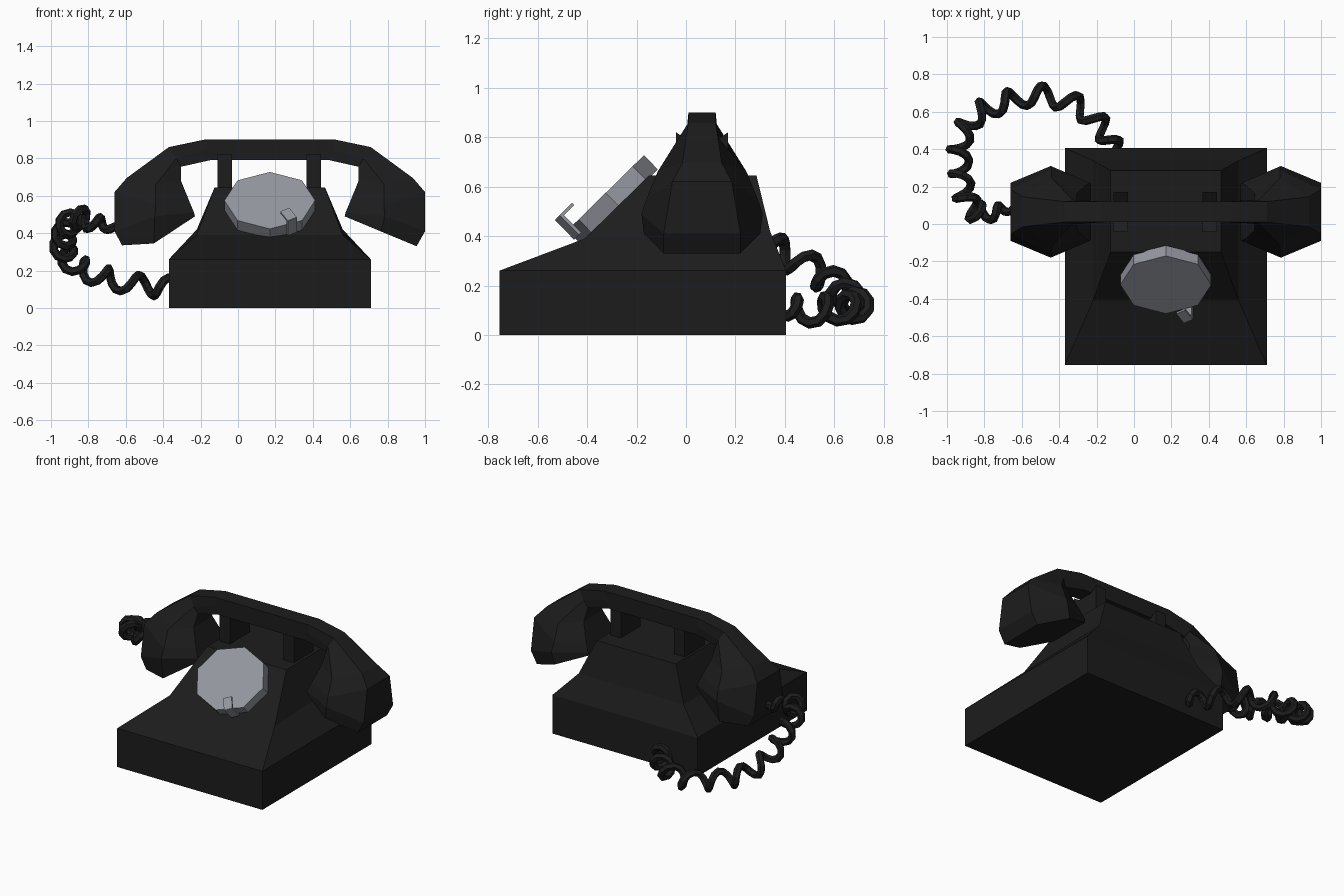
import bpy, bmesh, math
from mathutils import Vector, Matrix

cube = bpy.data.objects.get("Cube")
if cube:
    bpy.data.objects.remove(cube, do_unlink=True)

CX = 0.17          # centre line of the telephone body
HY = 0.065         # depth of the handset axis


def material(name, colour):
    m = bpy.data.materials.new(name)
    m.use_nodes = True
    m.diffuse_color = colour
    m.node_tree.nodes["Principled BSDF"].inputs["Base Color"].default_value = colour
    return m


black = material("black plastic", (0.012, 0.012, 0.012, 1))
grey = material("grey metal", (0.30, 0.31, 0.35, 1))


def finish(name, bm, mat):
    bmesh.ops.recalc_face_normals(bm, faces=bm.faces[:])
    me = bpy.data.meshes.new(name)
    bm.to_mesh(me)
    bm.free()
    me.materials.append(mat)
    ob = bpy.data.objects.new(name, me)
    bpy.context.collection.objects.link(ob)
    return ob


def loft(name, rings, mat):
    """Skin a list of equal-length rings and cap both ends."""
    bm = bmesh.new()
    rows = [[bm.verts.new(p) for p in ring] for ring in rings]
    n = len(rows[0])
    for a, b in zip(rows, rows[1:]):
        for i in range(n):
            j = (i + 1) % n
            bm.faces.new((a[i], a[j], b[j], b[i]))
    bm.faces.new(rows[0])
    bm.faces.new(rows[-1])
    return finish(name, bm, mat)


def box(name, size, matrix, mat):
    bm = bmesh.new()
    bmesh.ops.create_cube(bm, size=1, matrix=matrix @ Matrix.Diagonal((*size, 1)))
    return finish(name, bm, mat)


# Body: rectangular rings as half width, front y, front z, back y, back z
def body_ring(w, fy, fz, by, bz):
    return [(CX - w, fy, fz), (CX + w, fy, fz), (CX + w, by, bz), (CX - w, by, bz)]


loft("body", [body_ring(*r) for r in (
    (0.54, -0.755, 0, 0.405, 0),
    (0.54, -0.755, 0.26, 0.405, 0.26),
    (0.39, -0.41, 0.39, 0.34, 0.42),
    (0.295, -0.15, 0.645, 0.285, 0.645))], black)

# Cradle: two forked posts
fork = [(-0.105, 0.64), (-0.105, 0.82), (-0.055, 0.785),
        (0.055, 0.785), (0.105, 0.82), (0.105, 0.64)]
for side, x in (("right", -0.07), ("left", 0.405)):
    loft(side + "_cradle_post",
         [[(x + dx, HY + y, z) for y, z in fork] for dx in (-0.039, 0.039)], black)


# Handset: hexagonal sections, each an inner, middle and outer (offset, z, half width)
def handset_ring(s, inner, mid, outer):
    pts = [(inner, 1), (mid, 1), (outer, 1), (outer, -1), (mid, -1), (inner, -1)]
    return [(CX + s * u, HY + k * w, z) for (u, z, w), k in pts]


grip = ((0.32, 0.79, 0.055), (0.335, 0.845, 0.055), (0.35, 0.9, 0.055))
shoulder = ((0.475, 0.755, 0.055), (0.5, 0.8, 0.065), (0.54, 0.86, 0.055))
neck = ((0.475, 0.68, 0.1), (0.61, 0.66, 0.18), (0.765, 0.695, 0.08))
bell = ((0.43, 0.57, 0.14), (0.61, 0.55, 0.225), (0.83, 0.62, 0.12))
lip = ((0.405, 0.51, 0.155), (0.615, 0.49, 0.245), (0.83, 0.41, 0.155))
ear_rim = ((0.4, 0.49, 0.15), (0.595, 0.41, 0.235), (0.785, 0.33, 0.155))
mouth_rim = ((0.4, 0.49, 0.15), (0.62, 0.345, 0.22), (0.79, 0.335, 0.155))
shared = [grip, shoulder, neck, bell, lip]
rings = [handset_ring(-1, *s) for s in [mouth_rim] + shared[::-1]]
rings += [handset_ring(1, *s) for s in shared + [ear_rim]]
loft("handset", rings, black)

# Dial: tilted octagonal disc, local z points out of its face
across = Vector((1, 0, 0))
up = Vector((0, 0.713, 0.701))
out = across.cross(up)
frame = Matrix((across, up, out)).transposed().to_4x4()
frame.translation = (CX, -0.325, 0.575)


def dial_ring(depth):
    return [frame @ Vector((0.243 * math.sin(a), 0.217 * math.cos(a), depth))
            for a in (i * math.pi / 4 for i in range(8))]


loft("dial", [dial_ring(-0.08), dial_ring(0)], grey)

# Finger stop: a foot beside the rim and a tip hooked over the face
stop = frame @ Matrix.Rotation(math.radians(-60), 4, 'Z')
box("finger_stop_foot", (0.015, 0.055, 0.11), stop @ Matrix.Translation((0.235, 0, 0.01)), grey)
box("finger_stop_tip", (0.08, 0.055, 0.013), stop @ Matrix.Translation((0.2, 0, 0.06)), grey)

# Coiled cord: a helix wound around a smooth path
path = [Vector(p) for p in (
    (-0.63, 0.085, 0.42), (-0.74, 0.07, 0.45), (-0.84, 0.06, 0.48), (-0.91, 0.16, 0.45),
    (-0.93, 0.3, 0.38), (-0.93, 0.45, 0.3), (-0.85, 0.58, 0.22), (-0.7, 0.65, 0.16),
    (-0.5, 0.69, 0.12), (-0.3, 0.63, 0.11), (-0.16, 0.5, 0.1), (-0.09, 0.38, 0.1))]


def spline(t):
    """Catmull-Rom position for t in 0..1."""
    s = min(t, 0.99999) * (len(path) - 1)
    i = int(s)
    f = s - i
    a, b, c, d = (path[min(max(i + k, 0), len(path) - 1)] for k in (-1, 0, 1, 2))
    return b + 0.5 * f * (c - a + f * (2 * a - 5 * b + 4 * c - d + f * (3 * (b - c) + d - a)))


TURNS, STEPS = 13, 9
count = TURNS * STEPS
curve = bpy.data.curves.new("cord", 'CURVE')
curve.dimensions = '3D'
curve.bevel_depth = 0.024
curve.bevel_resolution = 1
curve.use_fill_caps = True
line = curve.splines.new('POLY')
line.points.add(count)
for k in range(count + 1):
    t = k / count
    tangent = (spline(min(t + 0.005, 1)) - spline(max(t - 0.005, 0))).normalized()
    side = tangent.cross(Vector((0, 0, 1))).normalized()
    lift = side.cross(tangent)
    radius = 0.052 * min(1, t * 7, (1 - t) * 20)
    a = math.tau * k / STEPS
    p = spline(t) + radius * (math.cos(a) * side + math.sin(a) * lift)
    line.points[k].co = (*p, 1)
curve.materials.append(black)
cord = bpy.data.objects.new("cord", curve)
bpy.context.collection.objects.link(cord)
bpy.ops.object.select_all(action='DESELECT')
cord.select_set(True)
bpy.context.view_layer.objects.active = cord
bpy.ops.object.convert(target='MESH')
for poly in cord.data.polygons:
    poly.use_smooth = False
